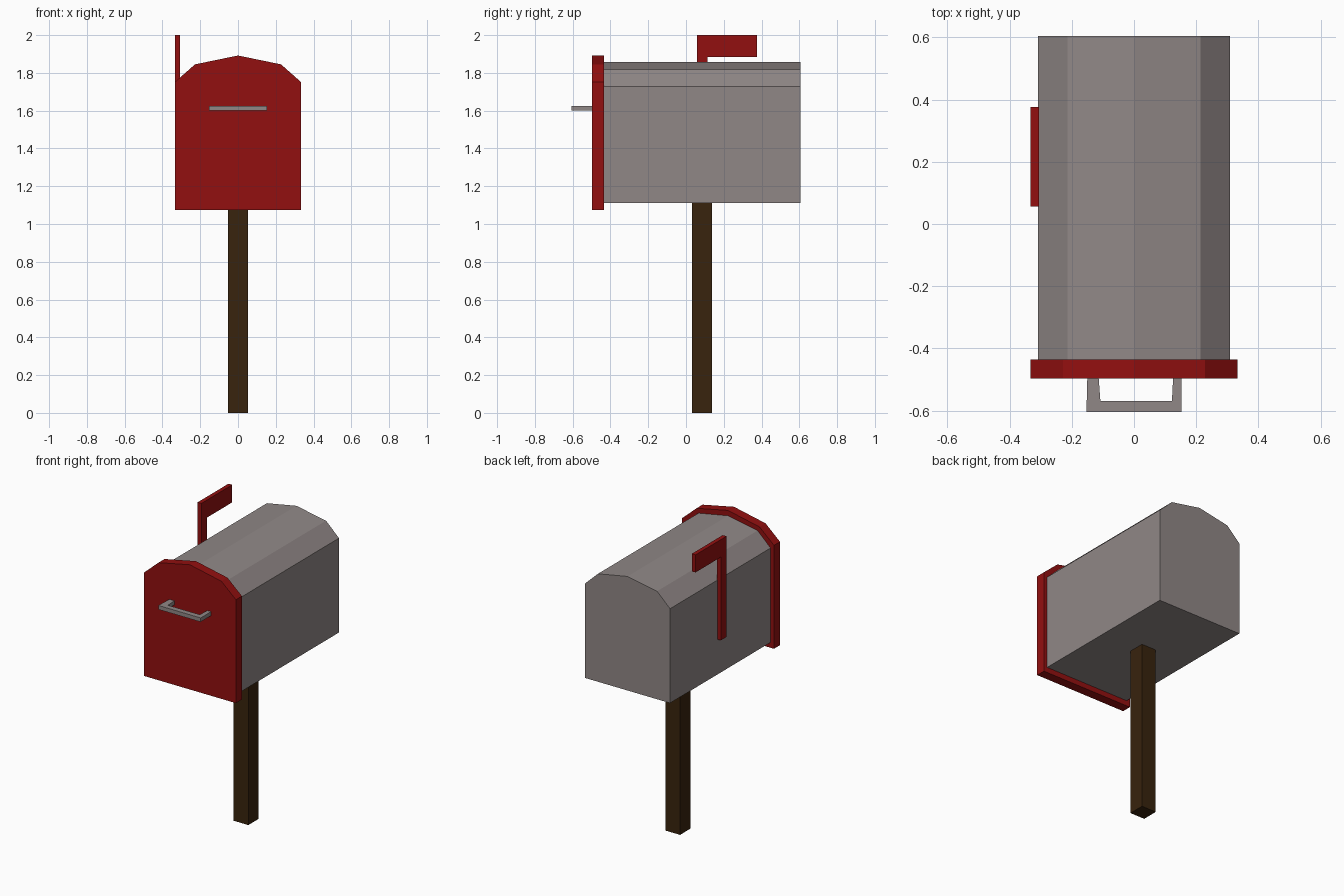
import bpy, bmesh

if "Cube" in bpy.data.objects:
    bpy.data.objects.remove(bpy.data.objects["Cube"])


def material(name, rgb):
    m = bpy.data.materials.new(name)
    m.diffuse_color = (*rgb, 1)
    m.use_nodes = True
    m.node_tree.nodes["Principled BSDF"].inputs["Base Color"].default_value = m.diffuse_color
    return m


RED = material("dark red", (0.29, 0.005, 0.005))
GREY = material("warm grey", (0.28, 0.245, 0.24))
BROWN = material("dark brown", (0.04, 0.017, 0.004))


def prism(name, outline, depth, mat):
    """Solid made by sweeping a closed 3D outline along the depth vector."""
    bm = bmesh.new()
    face = bm.faces.new([bm.verts.new(p) for p in outline])
    top = bmesh.ops.extrude_face_region(bm, geom=[face])["geom"]
    bmesh.ops.translate(bm, vec=depth,
                        verts=[v for v in top if isinstance(v, bmesh.types.BMVert)])
    bmesh.ops.recalc_face_normals(bm, faces=bm.faces)
    mesh = bpy.data.meshes.new(name)
    bm.to_mesh(mesh)
    bm.free()
    mesh.materials.append(mat)
    obj = bpy.data.objects.new(name, mesh)
    bpy.context.collection.objects.link(obj)
    return obj


def barrel(half, y):
    """Mirror a right-hand profile (bottom to shoulder, then ridge) across x = 0."""
    ridge = half[-1]
    side = half[:-1]
    pts = side + [ridge] + [(-x, z) for x, z in reversed(side)]
    return [(x, y, z) for x, z in pts]


# Box with faceted roof
prism("mailbox_body",
      barrel([(0.308, 1.11), (0.308, 1.728), (0.214, 1.817), (0, 1.857)], -0.45),
      (0, 1.055, 0), GREY)

# Door, slightly larger than the box
prism("door",
      barrel([(0.333, 1.075), (0.333, 1.752), (0.228, 1.845), (0, 1.892)], -0.497),
      (0, 0.062, 0), RED)

# U-shaped door handle
prism("door_handle",
      [(x, y, 1.60) for x, y in [(-0.15, -0.49), (-0.153, -0.605), (0.153, -0.605),
                                 (0.153, -0.49), (0.126, -0.49), (0.122, -0.57),
                                 (-0.108, -0.57), (-0.114, -0.49)]],
      (0, 0, 0.026), GREY)

# Raised signal flag on the left side
prism("signal_flag",
      [(-0.333, y, z) for y, z in [(0.057, 1.34), (0.115, 1.34), (0.115, 1.885),
                                   (0.377, 1.885), (0.377, 2.0), (0.057, 2.0)]],
      (0.027, 0, 0), RED)

# Square post
prism("post",
      [(-0.053, 0.031, 0), (0.053, 0.031, 0), (0.053, 0.137, 0), (-0.053, 0.137, 0)],
      (0, 0, 1.112), BROWN)
